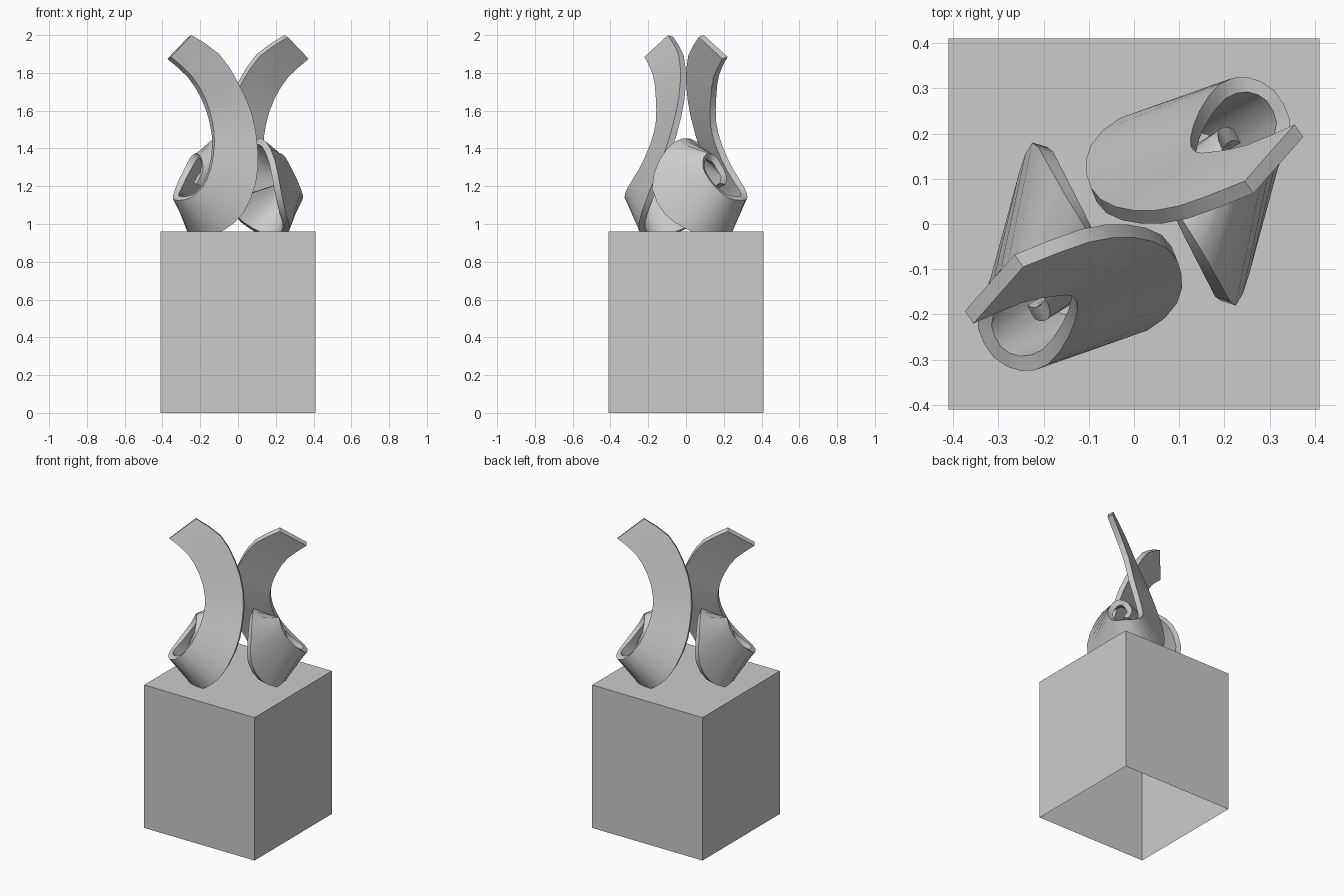
import bpy, bmesh, math
from mathutils import Vector, Matrix

if "Cube" in bpy.data.objects:
    bpy.data.objects.remove(bpy.data.objects["Cube"])

TOP = 0.96      # plinth height
HALF = 0.41     # plinth half width

# Ribbon rulings: outer edge point, inner edge point, from the raised tip
# down the blade, round the conical curl and into its centre
RULINGS = [
    (-.245, -.095, 2.0,   -.355, -.22, 1.885),
    (-.10, -.04, 1.90,    -.25, -.175, 1.79),
    (0, -.03, 1.75,       -.175, -.16, 1.67),
    (.075, -.055, 1.58,   -.135, -.16, 1.54),
    (.105, -.11, 1.39,    -.125, -.19, 1.42),
    (.095, -.175, 1.22,   -.145, -.25, 1.29),
    (.03, -.235, 1.06,    -.19, -.31, 1.19),
    (-.07, -.25, .97,     -.25, -.325, 1.14),
    (-.17, -.215, .925,   -.31, -.295, 1.125),
    (-.24, -.12, .925,    -.345, -.23, 1.135),
    (-.275, 0, .975,      -.335, -.17, 1.18),
    (-.255, .11, 1.05,    -.31, -.12, 1.24),
    (-.225, .18, 1.19,    -.28, -.09, 1.30),
    (-.195, .14, 1.34,    -.25, -.095, 1.355),
    (-.15, .06, 1.435,    -.22, -.125, 1.375),
    (-.10, -.02, 1.45,    -.195, -.165, 1.35),
    (-.06, -.09, 1.38,    -.185, -.20, 1.29),
    (-.045, -.12, 1.27,   -.20, -.215, 1.25),
    (-.065, -.12, 1.16,   -.22, -.21, 1.21),
]


def smooth_path(pts, steps):
    """Catmull-Rom resampling of a list of points."""
    ext = [pts[0] * 2 - pts[1]] + pts + [pts[-1] * 2 - pts[-2]]
    out = []
    for a, b, c, d in zip(ext, ext[1:], ext[2:], ext[3:]):
        for k in range(steps):
            t = k / steps
            out.append(0.5 * (2 * b + (c - a) * t + (2 * a - 5 * b + 4 * c - d) * t ** 2
                              + (3 * b - a - 3 * c + d) * t ** 3))
    return out + [pts[-1]]


def make_object(name, bm):
    mesh = bpy.data.meshes.new(name)
    bm.to_mesh(mesh)
    bm.free()
    obj = bpy.data.objects.new(name, mesh)
    bpy.context.collection.objects.link(obj)
    return obj


def make_ribbon(name, angle):
    outer = smooth_path([Vector(r[:3]) for r in RULINGS], 2)
    inner = smooth_path([Vector(r[3:]) for r in RULINGS], 2)
    bm = bmesh.new()
    rows = [(bm.verts.new(o), bm.verts.new(i)) for o, i in zip(outer, inner)]
    for (o0, i0), (o1, i1) in zip(rows, rows[1:]):
        bm.faces.new((o0, i0, i1, o1))
    bm.transform(Matrix.Rotation(angle, 4, 'Z'))
    obj = make_object(name, bm)
    solid = obj.modifiers.new("thickness", 'SOLIDIFY')
    solid.thickness = 0.035
    solid.offset = -1
    bpy.ops.object.select_all(action='DESELECT')
    obj.select_set(True)
    bpy.context.view_layer.objects.active = obj
    bpy.ops.object.modifier_apply(modifier="thickness")
    bpy.ops.object.shade_smooth_by_angle(angle=math.radians(40))


# Plinth: box with an open underside
bm = bmesh.new()
bmesh.ops.create_cube(bm, size=1, matrix=Matrix.Translation((0, 0, TOP / 2))
                      @ Matrix.Diagonal((2 * HALF, 2 * HALF, TOP, 1)))
bmesh.ops.delete(bm, geom=[f for f in bm.faces if f.normal.z < -0.5], context='FACES_ONLY')
make_object("plinth", bm)

# Two identical curled ribbons, half a turn apart
make_ribbon("front_ribbon", 0)
make_ribbon("back_ribbon", math.pi)
